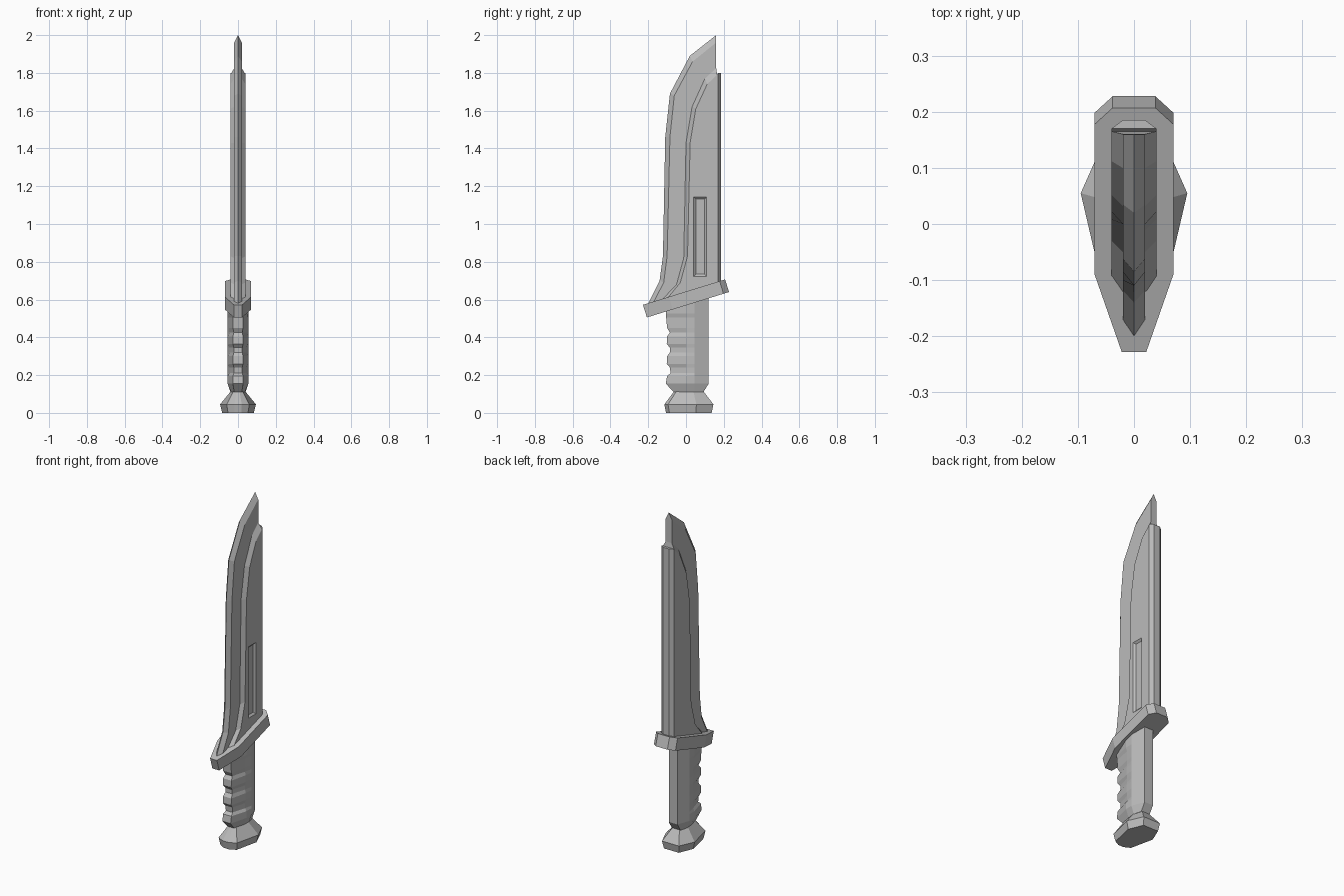
import bpy, bmesh, math
from mathutils import Matrix

cube = bpy.data.objects.get("Cube")
if cube:
    bpy.data.objects.remove(cube, do_unlink=True)

steel = bpy.data.materials.new("grey")
steel.use_nodes = True
GREY = (0.5, 0.5, 0.5, 1)
steel.diffuse_color = GREY
steel.node_tree.nodes["Principled BSDF"].inputs["Base Color"].default_value = GREY


def mirrored(half):
    """Close a half ring of (x, y, z) points across x = 0."""
    return half + [(-x, y, z) for x, y, z in reversed(half) if x > 0]


def loft(name, half_rings):
    """Skin a stack of half rings into a closed, flat shaded solid."""
    bm = bmesh.new()
    rings = [[bm.verts.new(p) for p in mirrored(h)] for h in half_rings]
    n = len(rings[0])
    for a, b in zip(rings, rings[1:]):
        for i in range(n):
            j = (i + 1) % n
            bm.faces.new((a[i], a[j], b[j], b[i]))
    bm.faces.new(rings[0])
    bm.faces.new(rings[-1])
    bmesh.ops.recalc_face_normals(bm, faces=bm.faces)
    mesh = bpy.data.meshes.new(name)
    bm.to_mesh(mesh)
    bm.free()
    mesh.materials.append(steel)
    obj = bpy.data.objects.new(name, mesh)
    bpy.context.collection.objects.link(obj)
    return obj


# Cutting blade: edge y, edge z, bevel y, bevel z, spine z
edge_stations = [
    (-0.205, 0.57, -0.18, 0.57, 0.66),
    (-0.14, 0.70, -0.118, 0.69, 0.72),
    (-0.122, 0.83, -0.10, 0.83, 0.83),
    (-0.11, 1.46, -0.085, 1.46, 1.46),
    (-0.085, 1.69, -0.062, 1.68, 1.68),
    (0.02, 1.89, 0.035, 1.86, 1.86),
    (0.16, 2.0, 0.159, 1.96, 1.96),
]
loft("cutting_blade", [
    [(0, ey, ez), (0.02, by, bz), (0.02, 0.16, sz)]
    for ey, ez, by, bz, sz in edge_stations])

# Thick blade body: outer y, outer z, inner y, inner z, spine z
body_stations = [
    (-0.135, 0.59, -0.10, 0.605, 0.67),
    (-0.05, 0.68, -0.03, 0.69, 0.72),
    (-0.012, 0.82, 0.008, 0.83, 0.83),
    (0.0, 1.43, 0.022, 1.43, 1.43),
    (0.032, 1.62, 0.052, 1.61, 1.61),
    (0.10, 1.77, 0.112, 1.74, 1.74),
    (0.16, 1.825, 0.165, 1.79, 1.80),
]
body = loft("blade_body", [
    [(0.02, oy, oz), (0.04, iy, iz), (0.04, 0.17, sz), (0.02, 0.185, sz)]
    for oy, oz, iy, iz, sz in body_stations])

# Shallow tapered recess on each flat of the blade
for side in (1, -1):
    bm = bmesh.new()
    bmesh.ops.create_cube(bm, size=1)
    for v in bm.verts:
        outer = v.co.x > 0
        grow = 0.01 if outer else -0.006
        v.co.y = 0.075 + math.copysign(0.029 + grow, v.co.y)
        v.co.z = 0.933 + math.copysign(0.205 + grow, v.co.z)
        v.co.x = side * (0.044 if outer else 0.03)
    bmesh.ops.recalc_face_normals(bm, faces=bm.faces)
    mesh = bpy.data.meshes.new("recess_cutter")
    bm.to_mesh(mesh)
    bm.free()
    mesh.materials.append(steel)
    cutter = bpy.data.objects.new("recess_cutter", mesh)
    bpy.context.collection.objects.link(cutter)
    cutter.hide_render = True
    mod = body.modifiers.new("recess", 'BOOLEAN')
    mod.operation = 'DIFFERENCE'
    mod.object = cutter
    bpy.context.view_layer.objects.active = body
    bpy.ops.object.modifier_apply(modifier=mod.name)
    bpy.data.objects.remove(cutter, do_unlink=True)

# Slanted guard
outline = [(0.022, -0.2275), (0.07, -0.084), (0.07, 0.197), (0.038, 0.2275)]
guard = loft("guard", [[(x, y, z) for x, y in outline] for z in (-0.035, 0.035)])
guard.data.transform(Matrix.Translation((0, 0, 0.606))
                     @ Matrix.Rotation(math.radians(17.2), 4, 'X'))


# Grip with finger notches: z, front y, front half width, side half width
def grip_ring(z, front, fw, sw, back=0.12, wide=0.055, tilt=0):
    pts = [(fw, front), (sw, 0.0), (wide, 0.045), (0.028, back)]
    return [(x, y, z + tilt * y) for x, y in pts]


rings = [grip_ring(0.11, -0.065, 0.02, 0.036, 0.092, 0.04),
         grip_ring(0.155, -0.107, 0.027, 0.055),
         grip_ring(0.195, -0.10, 0.027, 0.055),
         grip_ring(0.21, -0.082, 0.022, 0.046)]
for z in (0.24, 0.345):
    rings += [grip_ring(z, -0.085, 0.022, 0.046),
              grip_ring(z + 0.02, -0.102, 0.027, 0.05),
              grip_ring(z + 0.06, -0.10, 0.027, 0.05),
              grip_ring(z + 0.08, -0.085, 0.022, 0.046)]
rings += [grip_ring(0.45, -0.10, 0.027, 0.048),
          grip_ring(0.505, -0.105, 0.027, 0.048),
          grip_ring(0.525, -0.105, 0.03, 0.055),
          grip_ring(0.60, -0.105, 0.03, 0.055, tilt=0.3)]
loft("grip", rings)

# Flared pommel
pommel = [(0.02, -0.115), (0.06, -0.095), (0.095, 0.055), (0.055, 0.145)]
loft("pommel", [
    [(x * s, 0.015 + (y - 0.015) * t, z) for x, y in pommel]
    for s, t, z in ((0.88, 0.93, 0), (1, 1, 0.045), (0.42, 0.61, 0.112))])
